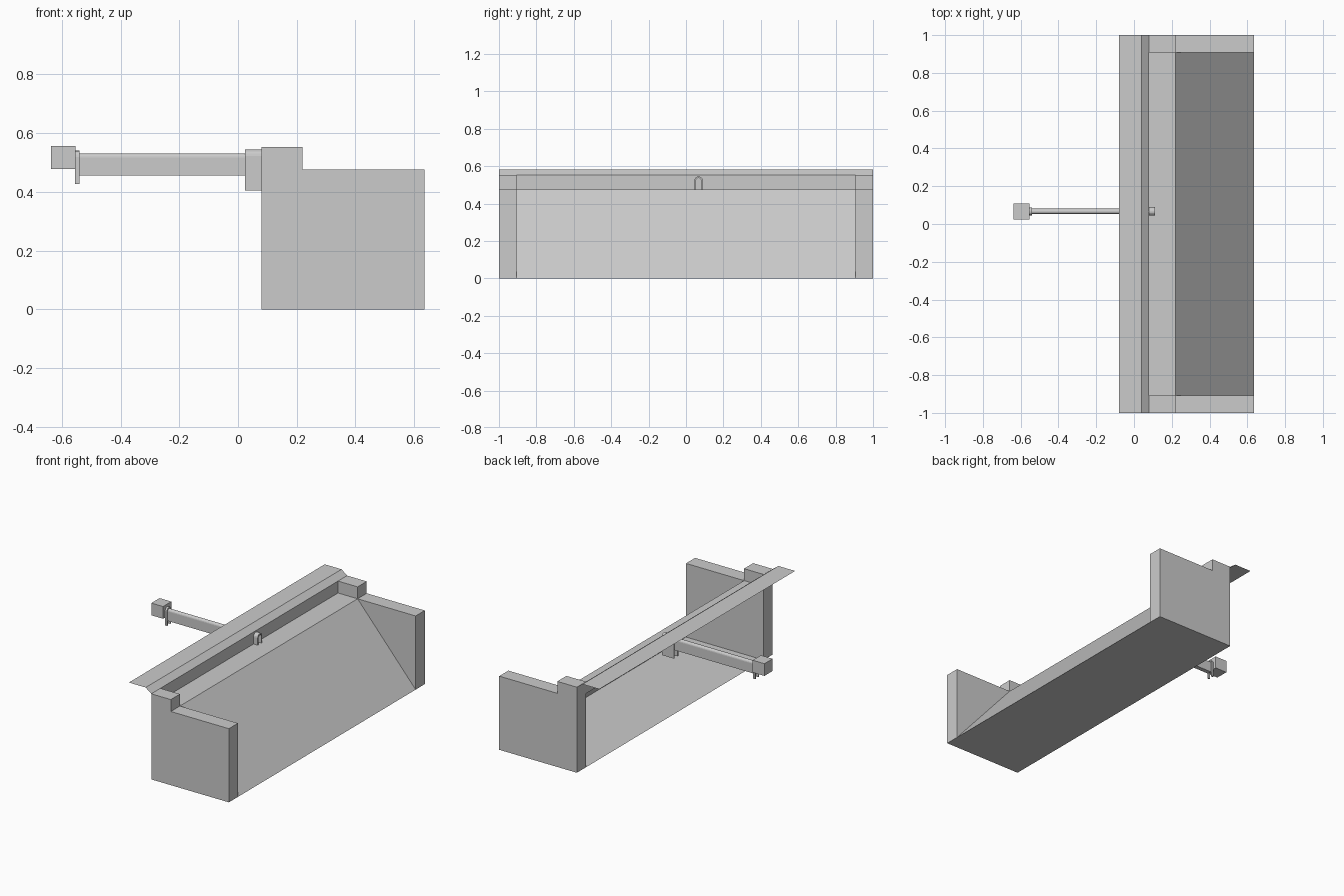
import bpy, math

if "Cube" in bpy.data.objects:
    bpy.data.objects.remove(bpy.data.objects["Cube"])

YC = 0.067  # centre line of the rail


def mesh_object(name, verts, faces):
    me = bpy.data.meshes.new(name)
    me.from_pydata(verts, [], faces)
    me.update()
    ob = bpy.data.objects.new(name, me)
    bpy.context.collection.objects.link(ob)
    return ob


def extrude_xz(name, profile, y0, y1, closed=True):
    """Extrude an x/z profile along y: a capped solid, or a thin open sheet."""
    n = len(profile)
    verts = [(x, y, z) for y in (y0, y1) for x, z in profile]
    count = n if closed else n - 1
    faces = [(i, i + n, (i + 1) % n + n, (i + 1) % n) for i in range(count)]
    if closed:
        faces += [tuple(range(n)), tuple(reversed(range(n, 2 * n)))]
    return mesh_object(name, verts, faces)


def arch(half, bottom, top, steps=8):
    """Points of an upside-down U in y/z."""
    pts = [(YC + half, bottom)]
    for i in range(steps + 1):
        a = math.pi * i / steps
        pts.append((YC + half * math.cos(a), top - half + half * math.sin(a)))
    return pts + [(YC - half, bottom)]


def extrude_x(name, profile, x0, x1):
    """Solid extrusion of a y/z profile along x."""
    n = len(profile)
    verts = [(x, y, z) for x in (x0, x1) for y, z in profile]
    faces = [(i, i + n, (i + 1) % n + n, (i + 1) % n)[::-1] for i in range(n)]
    faces += [tuple(range(n))[::-1], tuple(range(n, 2 * n))]
    ob = mesh_object(name, verts, faces)
    return ob


def clip(name, x0, x1, outer, inner, bottom, top):
    """Hollow upside-down U bracket."""
    o = arch(outer, bottom, top)
    i = arch(inner, bottom, top - (outer - inner))
    n = len(o)
    verts = [(x, y, z) for x in (x0, x1) for ring in (o, i) for y, z in ring]
    faces = []
    for k in range(n - 1):
        a, b, c, d = k, k + n, k + 2 * n, k + 3 * n
        faces += [(a, a + 1, c + 1, c), (b, d, d + 1, b + 1),
                  (a, b, b + 1, a + 1), (c, c + 1, d + 1, d)]
    for k in (0, n - 1):
        q = (k, k + 2 * n, k + 3 * n, k + n)
        faces.append(q if k == 0 else q[::-1])
    return mesh_object(name, verts, faces)


# Stepped end walls
wall = [(0.08, 0), (0.635, 0), (0.635, 0.476), (0.22, 0.476), (0.22, 0.553), (0.08, 0.553)]
for label, y0, y1 in (("front", -1, -0.907), ("back", 0.907, 1)):
    extrude_xz(label + "_end_wall", wall, y0, y1)

# Hollow body: floor, sloping face and level ledge, open on the -x side
extrude_xz("sloped_body", [(0.08, 0), (0.635, 0), (0.22, 0.476), (0.08, 0.476)],
           -0.907, 0.907, closed=False)

# Thin upright lip with a folded top plate
extrude_xz("folded_top_plate",
           [(0.08, 0.476), (0.08, 0.553), (0.04, 0.583), (-0.08, 0.583)],
           -1, 1, closed=False)

# Long round-topped rail held by two U brackets, with a block at its outer end
extrude_x("rail", arch(0.014, 0.456, 0.531), -0.54, 0.08)
clip("inner_bracket", 0.024, 0.11, 0.023, 0.014, 0.405, 0.545)
clip("outer_bracket", -0.555, -0.54, 0.021, 0.013, 0.426, 0.54)
h = 0.042
extrude_x("end_block", [(YC + h, 0.477), (YC + h, 0.556), (YC - h, 0.556), (YC - h, 0.477)],
          -0.637, -0.553)
